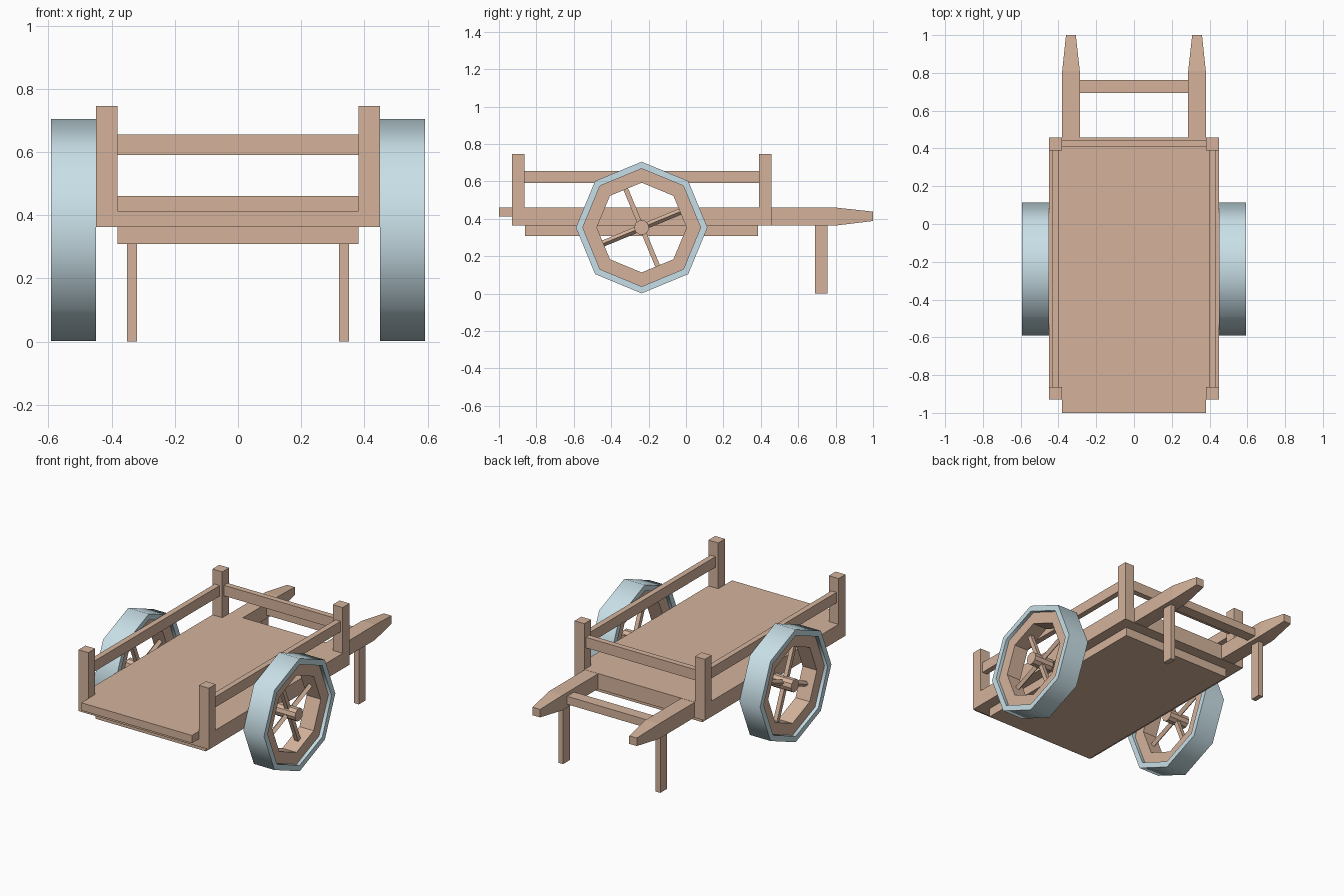
import bpy, bmesh, math
from mathutils import Matrix, Vector

if "Cube" in bpy.data.objects:
    bpy.data.objects.remove(bpy.data.objects["Cube"])

def material(name, color):
    m = bpy.data.materials.new(name)
    m.diffuse_color = color
    m.use_nodes = True
    m.node_tree.nodes["Principled BSDF"].inputs["Base Color"].default_value = m.diffuse_color
    return m

WOOD = material("wood", (0.66, 0.45, 0.33, 1))
IRON = material("pale_iron", (0.58, 0.74, 0.80, 1))

def finish(name, bm, mat):
    bmesh.ops.recalc_face_normals(bm, faces=bm.faces)
    me = bpy.data.meshes.new(name)
    bm.to_mesh(me)
    bm.free()
    me.materials.append(mat)
    ob = bpy.data.objects.new(name, me)
    bpy.context.collection.objects.link(ob)
    return ob

def add_box(bm, lo, hi, rot=Matrix()):
    lo, hi = Vector(lo), Vector(hi)
    m = rot @ Matrix.Translation((lo + hi) / 2) @ Matrix.Diagonal((*(hi - lo), 1))
    bmesh.ops.create_cube(bm, size=1, matrix=m)

def box(name, x, y, z):
    bm = bmesh.new()
    add_box(bm, (x[0], y[0], z[0]), (x[1], y[1], z[1]))
    return finish(name, bm, WOOD)

def ring(name, outer, inner, x0, x1, mat):
    """Octagonal ring around the x axis at the wheel centre."""
    bm = bmesh.new()
    loops = []
    for r, x in ((outer, x0), (outer, x1), (inner, x1), (inner, x0)):
        loops.append([bm.verts.new((x, WY + r * math.cos(k * math.pi / 4),
                                    WZ + r * math.sin(k * math.pi / 4))) for k in range(8)])
    for i in range(4):
        a, b = loops[i], loops[(i + 1) % 4]
        for k in range(8):
            j = (k + 1) % 8
            bm.faces.new((a[k], a[j], b[j], b[k]))
    return finish(name, bm, mat)

WY, WZ = -0.237, 0.353

# Bed: frame, front lip, underside plate
box("bed_frame", (-0.45, 0.45), (-0.93, 0.457), (0.363, 0.46))
box("front_lip", (-0.382, 0.382), (-1.0, -0.93), (0.412, 0.46))
box("under_plate", (-0.382, 0.382), (-0.862, 0.385), (0.308, 0.363))

# Back rail and crossbar between handles
box("back_rail", (-0.385, 0.385), (0.407, 0.443), (0.59, 0.656))
box("handle_crossbar", (-0.29, 0.29), (0.693, 0.763), (0.385, 0.435))

for s, side in ((-1, "left"), (1, "right")):
    def span(a, b):
        return tuple(sorted((s * a, s * b)))

    # Corner posts, side rails and legs
    box(side + "_front_post", span(0.382, 0.45), (-0.93, -0.863), (0.46, 0.746))
    box(side + "_back_post", span(0.382, 0.45), (0.39, 0.457), (0.46, 0.746))
    box(side + "_rail", span(0.40, 0.435), (-0.865, 0.392), (0.59, 0.656))
    box(side + "_leg", span(0.32, 0.352), (0.69, 0.756), (0.0, 0.37))

    # Tapered handle
    bm = bmesh.new()
    secs = []
    for y, x0, x1, z0, z1 in ((0.457, 0.287, 0.38, 0.365, 0.459),
                              (0.81, 0.287, 0.38, 0.365, 0.459),
                              (1.0, 0.308, 0.36, 0.388, 0.438)):
        secs.append([bm.verts.new((s * x, y, z)) for x, z in
                     ((x0, z0), (x1, z0), (x1, z1), (x0, z1))])
    for a, b in zip(secs, secs[1:]):
        for k in range(4):
            j = (k + 1) % 4
            bm.faces.new((a[k], a[j], b[j], b[k]))
    bm.faces.new(secs[0])
    bm.faces.new(secs[-1])
    finish(side + "_handle", bm, WOOD)

    # Wheel: smooth iron tyre, wooden rim
    tyre = ring(side + "_tyre", 0.352, 0.315, s * 0.45, s * 0.592, IRON)
    bpy.context.view_layer.objects.active = tyre
    tyre.select_set(True)
    bpy.ops.object.shade_smooth_by_angle(angle=math.radians(50))
    tyre.select_set(False)
    ring(side + "_rim", 0.316, 0.24, s * 0.472, s * 0.57, WOOD)

    # Hub
    centre = Matrix.Translation((s * 0.518, WY, WZ))
    bm = bmesh.new()
    bmesh.ops.create_cone(bm, cap_ends=True, segments=10, radius1=0.04, radius2=0.04, depth=0.138,
                          matrix=centre @ Matrix.Rotation(math.pi / 2, 4, 'Y'))
    finish(side + "_hub", bm, WOOD)

    # Spokes: the level pair sits edge-on
    bm = bmesh.new()
    for k in range(4):
        h = 0.013 if k % 2 else 0.012
        rot = centre @ Matrix.Rotation(math.radians(22.5 + 90 * k), 4, 'X')
        if k % 2 == 0:
            rot = rot @ Matrix.Rotation(math.pi / 4, 4, 'Y')
        add_box(bm, (-h, 0.02, -h), (h, 0.232, h), rot)
    finish(side + "_spokes", bm, WOOD)
